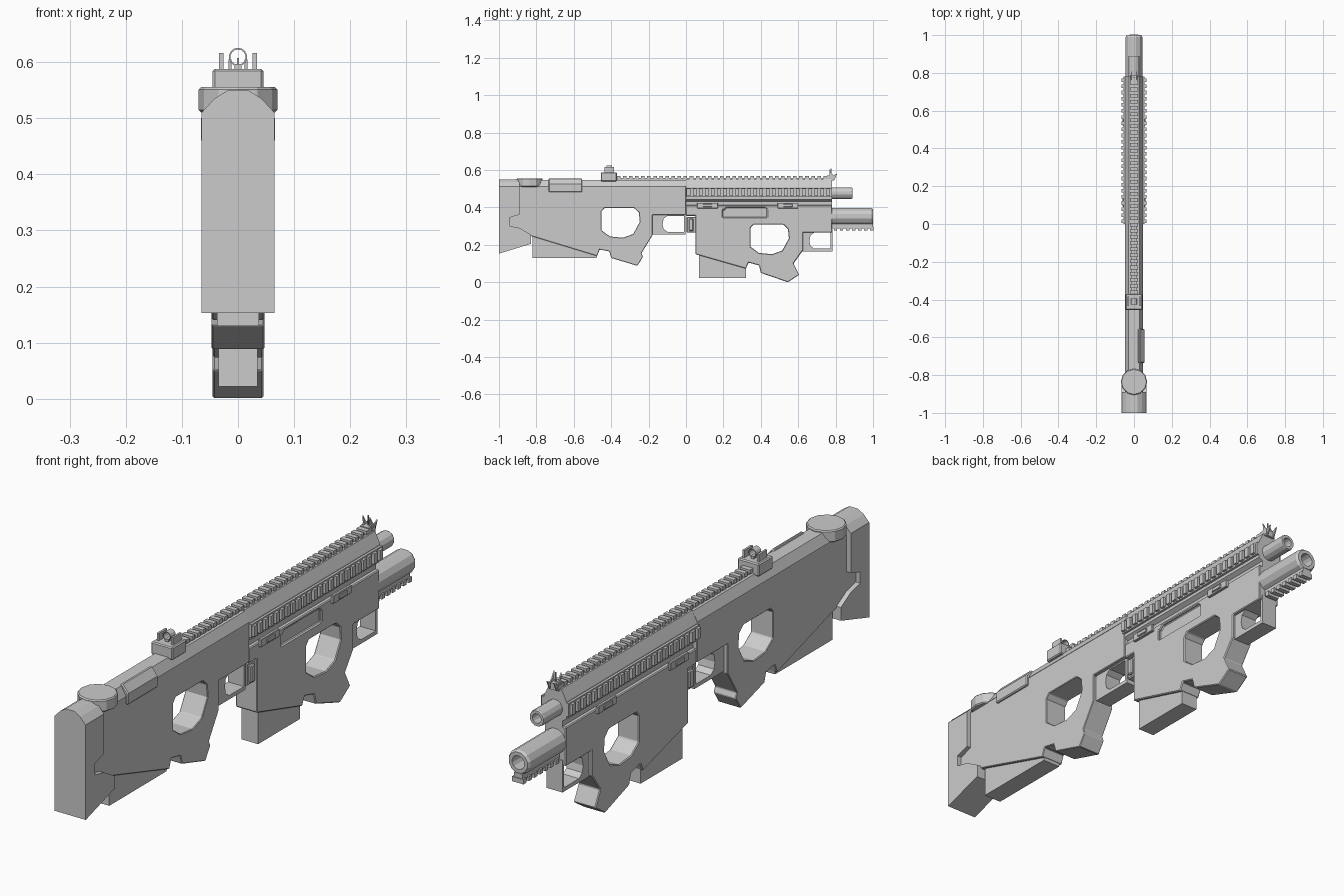
import bpy, bmesh, math
from mathutils import Vector

if "Cube" in bpy.data.objects:
    bpy.data.objects.remove(bpy.data.objects["Cube"])

grey = bpy.data.materials.new("gunmetal_grey")
grey.diffuse_color = (0.6, 0.6, 0.6, 1)
grey.use_nodes = True
grey.node_tree.nodes["Principled BSDF"].inputs["Base Color"].default_value = grey.diffuse_color


def finish(name, bm, bevel=0, cutters=()):
    bmesh.ops.recalc_face_normals(bm, faces=bm.faces)
    me = bpy.data.meshes.new(name)
    bm.to_mesh(me)
    bm.free()
    me.materials.append(grey)
    ob = bpy.data.objects.new(name, me)
    bpy.context.collection.objects.link(ob)
    for c in cutters:
        m = ob.modifiers.new("cut", 'BOOLEAN')
        m.operation, m.object, m.solver = 'DIFFERENCE', c, 'EXACT'
        c.hide_render = True
        c.hide_set(True)
    if bevel:
        m = ob.modifiers.new("bevel", 'BEVEL')
        m.width, m.segments, m.limit_method = bevel, 1, 'ANGLE'
        m.angle_limit = math.radians(40)
    return ob


def prism(name, pts, axis, lo, hi, bevel=0, cutters=()):
    """Extrude a profile: axis 'x' takes (y,z) points, 'y' takes (x,z)."""
    bm = bmesh.new()
    at = (lambda p, d: (d, p[0], p[1])) if axis == 'x' else (lambda p, d: (p[0], d, p[1]))
    a = [bm.verts.new(at(p, lo)) for p in pts]
    b = [bm.verts.new(at(p, hi)) for p in pts]
    bm.faces.new(a)
    bm.faces.new(b[::-1])
    for i in range(len(pts)):
        j = (i + 1) % len(pts)
        bm.faces.new((a[i], a[j], b[j], b[i]))
    return finish(name, bm, bevel, cutters)


def boxes(name, items, bevel=0):
    """One object from several (x0,x1,y0,y1,z0,z1) boxes."""
    bm = bmesh.new()
    for x0, x1, y0, y1, z0, z1 in items:
        for v in bmesh.ops.create_cube(bm, size=1)['verts']:
            v.co = Vector((x1 if v.co.x > 0 else x0, y1 if v.co.y > 0 else y0,
                           z1 if v.co.z > 0 else z0))
    return finish(name, bm, bevel)


def tube(name, rings, z, n):
    """Lathe (y, radius) rings around the y direction at height z."""
    bm = bmesh.new()
    loops = [[bm.verts.new((r * math.cos(t), y, z + r * math.sin(t)))
              for t in [(k + .5) * math.tau / n for k in range(n)]] for y, r in rings]
    for i, a in enumerate(loops):
        b = loops[(i + 1) % len(loops)]
        for k in range(n):
            bm.faces.new((a[k], a[(k + 1) % n], b[(k + 1) % n], b[k]))
    return finish(name, bm)


def mirror(pts):
    return pts + [(-x, z) for x, z in reversed(pts)]


W = 0.047
SHIFT = (-0.797, 0.088)          # launcher grip to rear grip
hole = [(.345, .19), (.345, .29), (.36, .308), (.52, .308), (.545, .285),
        (.55, .235), (.515, .17), (.46, .15), (.39, .157)]
rear_cut = prism("rear_grip_cutter", [(y + SHIFT[0], z + SHIFT[1]) for y, z in hole], 'x', -.1, .1)
front_cut = prism("front_grip_cutter", hole, 'x', -.1, .1)
port_cut = prism("port_cutter", [(.195, .345), (.195, .388), (.205, .388), (.215, .4), (.425, .4),
                                 (.435, .39), (.435, .345)], 'x', W - .012, .1)

# rear body with thumbhole grip
prism("rear_body", [(-.95, .515), (-.95, .27), (-.82, .245), (-.475, .14), (-.462, .175),
                    (-.41, .165), (-.40, .13), (-.26, .088), (-.23, .135), (-.238, .155), (-.18, .25),
                    (-.18, .36), (0, .36), (0, .515)], 'x', -W, W, .005, [rear_cut])
prism("rear_body_top", mirror([(W, .514), (.028, .548)]), 'y', -.9, 0)
prism("rear_magazine", [(-.82, .13), (-.82, .27), (-.47, .17), (-.478, .13)], 'x', -.037, .037)

# butt pad with arched top and side notch
prism("butt_pad", [(-1, .153), (-.83, .205), (-.83, .255), (-.89, .29), (-.945, .302),
                   (-.945, .345), (-.89, .362), (-.89, .511), (-1, .511)], 'x', -.065, .065)
prism("butt_pad_arch", mirror([(.065, .51), (.042, .535), (.018, .55)]), 'y', -1, -.89)

# round cap on top of the stock
bm = bmesh.new()
bmesh.ops.create_cone(bm, cap_ends=True, segments=12, radius1=.07, radius2=.07, depth=.045)
bmesh.ops.translate(bm, verts=bm.verts, vec=(0, -.836, .533))
finish("stock_cap", bm, .004)

# cheek plate on the right side
prism("cheek_plate", [(.02, .55), (.03, .556), (.056, .525), (.056, .482), (.04, .482)],
      'y', -.735, -.555, .004)

# front launcher body
prism("launcher_body", [(0, .412), (0, .355), (.05, .355), (.05, .15), (.32, .073), (.335, .105),
                        (.39, .09), (.40, .05), (.545, 0), (.605, .04), (.575, .10), (.625, .17),
                        (.625, .265), (.78, .265), (.78, .412)],
      'x', -.045, .045, .005, [front_cut, port_cut])
prism("launcher_magazine", [(.07, .022), (.07, .17), (.32, .10), (.32, .022)], 'x', -.035, .035)
boxes("launcher_rear_latch", [(-.035, .035, .003, .055, .265, .35), (-.045, .045, .015, .04, .275, .34)], .004)
boxes("launcher_clips", [(s * .043, s * .055, y, y + .11, .395, .425) for s in (-1, 1) for y in (.06, .49)]
      + [(s * .05, s * .06, y, y + .05, .402, .418) for s in (-1, 1) for y in (.09, .52)], .002)

# trigger guards, each a plate with a window
for name, dy, dz in (("rear", 0, 0), ("front", .785, -.09)):
    win = prism(name + "_guard_cutter", [(y + dy, z + dz) for y, z in
                [(-.10, .27), (-.12, .285), (-.125, .31), (-.12, .34), (-.10, .355),
                 (-.012, .355), (-.012, .27)]], 'x', -.1, .1)
    prism(name + "_trigger_guard", [(-.20 + dy, .255 + dz), (-.002 + dy, .255 + dz),
          (-.002 + dy, .375 + dz), (-.20 + dy, .375 + dz)], 'x', -.033, .033, 0, [win])

# upper handguard, grooved where it meets the launcher
prism("handguard", mirror([(.03, .405), (.03, .433), (W, .443), (W, .51), (.026, .552)]), 'y', 0, .78)

# toothed rails: top, both sides and under the barrel
P = .0325
boxes("top_rail", [(-.015, .015, -.37, .78, .54, .557)]
      + [(-.021, .021, -.37 + i * P, -.37 + i * P + .019, .551, .567) for i in range(36)])
boxes("side_rails", [(s * .04, s * .056, 0, .78, .455, .505) for s in (-1, 1)]
      + [(s * .05, s * .066, i * P + .004, i * P + .023, .46, .5) for s in (-1, 1) for i in range(24)])
boxes("under_rail", [(-.018, .018, .78, 1, .288, .312)]
      + [(-.024, .024, .79 + i * P, .79 + i * P + .018, .277, .295) for i in range(7)])

# barrels
tube("launcher_barrel", [(.76, .046), (.99, .046), (1, .04), (1, .026), (.78, .026)], .352, 12)
tube("upper_barrel", [(.76, .031), (.885, .031), (.89, .029), (.89, .018), (.78, .018)], .476, 12)

# rear sight: base, side wings and ring
boxes("rear_sight_base", [(-.045, .045, -.455, -.37, .54, .588)], .004)
boxes("rear_sight_wings", [(s * .026, s * .034, -.435, -.385, .585, .616) for s in (-1, 1)]
      + [(-.006, .006, -.425, -.395, .585, .597)])
tube("rear_sight_ring", [(-.425, .0165), (-.395, .0165), (-.395, .0135), (-.425, .0135)], .609, 14)

# front sight: two curved ears and a post
for s in (-1, 1):
    prism("front_sight_ear", [(.755, .555), (.795, .55), (.808, .582), (.79, .572), (.778, .582),
                              (.765, .605), (.768, .578)], 'x', s * .012, s * .017)
boxes("front_sight_post", [(-.02, .02, .755, .79, .545, .57), (-.002, .002, .773, .777, .56, .607)])
